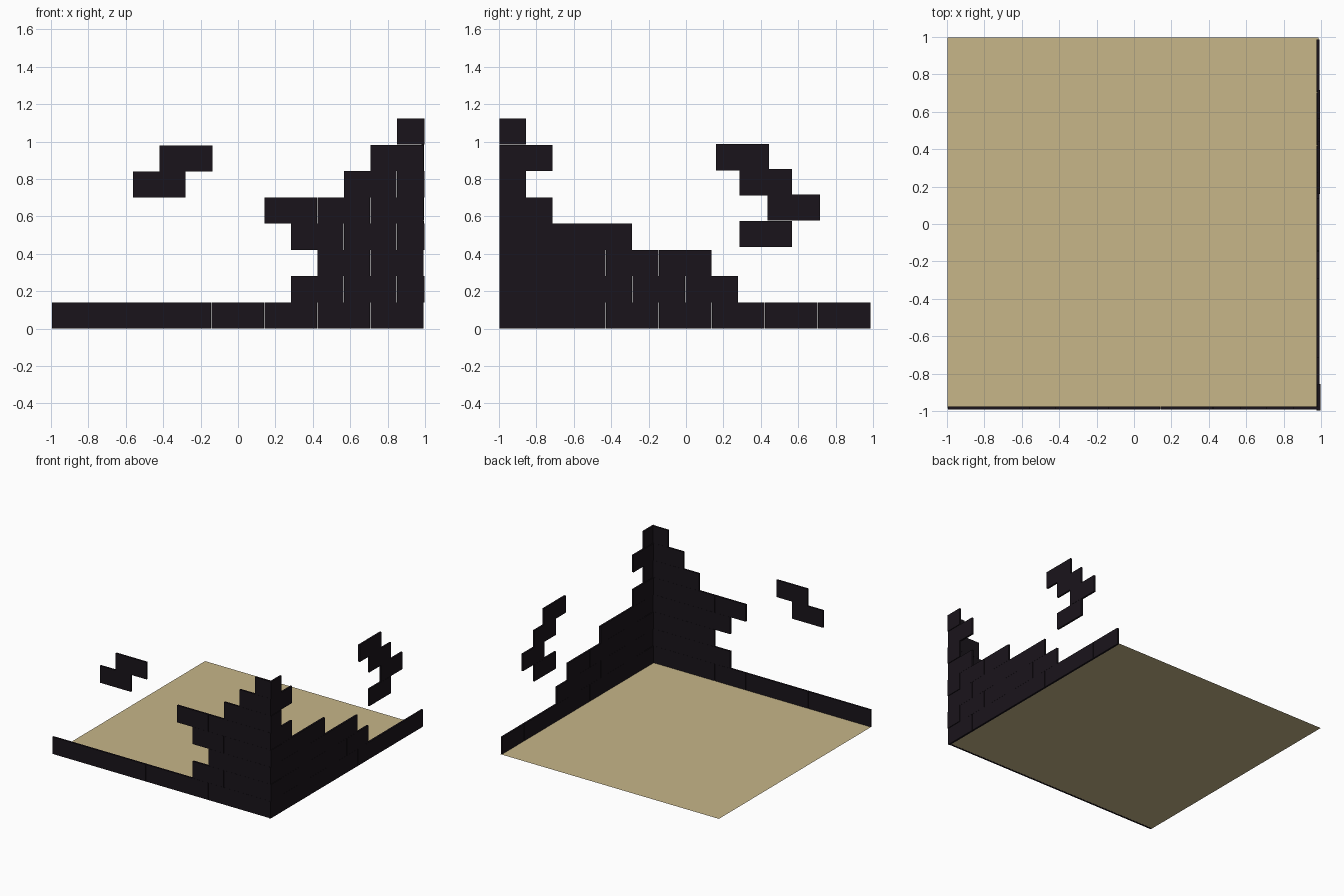
import bpy

if "Cube" in bpy.data.objects:
    bpy.data.objects.remove(bpy.data.objects["Cube"])

BRICK, ROW = 0.2835, 0.1405   # brick length and course height
GAP, THICK = 0.002, 0.015


def material(name, color):
    m = bpy.data.materials.new(name)
    m.diffuse_color = color
    m.use_nodes = True
    m.node_tree.nodes["Principled BSDF"].inputs["Base Color"].default_value = m.diffuse_color
    return m


dark = material("dark_brick", (0.010, 0.007, 0.011, 1))
sand = material("sand", (0.57, 0.465, 0.25, 1))


def box(name, lo, hi):
    bpy.ops.mesh.primitive_cube_add(size=1, location=[(a + b) / 2 for a, b in zip(lo, hi)])
    ob = bpy.context.object
    ob.name = name
    ob.scale = [b - a for a, b in zip(lo, hi)]
    bpy.ops.object.transform_apply(location=False, rotation=False, scale=True)
    ob.data.materials.append(dark)


def front_brick(a, b, z):
    box("front_brick", (a + GAP / 2, -0.991, z), (b - GAP / 2, -0.991 + THICK, z + ROW - 0.0005))


def side_brick(a, b, z, shift=0.0):
    x = 0.977 + shift
    box("side_brick", (x, a + GAP / 2, z), (x + THICK, b - GAP / 2, z + ROW - 0.0005))


# Floor sheet
bpy.ops.mesh.primitive_plane_add(size=1, location=(-0.006, 0.006, 0.001))
floor = bpy.context.object
floor.name = "floor"
floor.scale = (1.984, 1.984, 1)
floor.data.materials.append(sand)

# Stepped walls in running bond: full bricks per course, odd courses start with a half brick
front_counts = [7, 2, 2, 2, 3, 1, 1, 0]
side_counts = [7, 4, 4, 2, 1, 0, 1, 0]
for row in range(8):
    z = row * ROW
    half = BRICK / 2 if row % 2 else 0
    shift = 0.005 if row % 2 else 0
    if half:
        front_brick(0.99 - half, 0.99, z)
        side_brick(-0.997, -0.997 + half, z, shift)
    for i in range(front_counts[row]):
        end = 0.99 - half - i * BRICK
        front_brick(end - BRICK, end, z)
    for i in range(side_counts[row]):
        start = -0.997 + half + i * BRICK
        side_brick(start, start + BRICK, z)

# Detached bricks above the front wall
for x, z in [(-0.562, 0.70), (-0.42, 0.84)]:
    front_brick(x, x + BRICK, z)

# Detached bricks above the side wall
for y, z in [(0.285, 0.436), (0.434, 0.577), (0.284, 0.713), (0.160, 0.846)]:
    side_brick(y, y + BRICK, z, 0.003)
